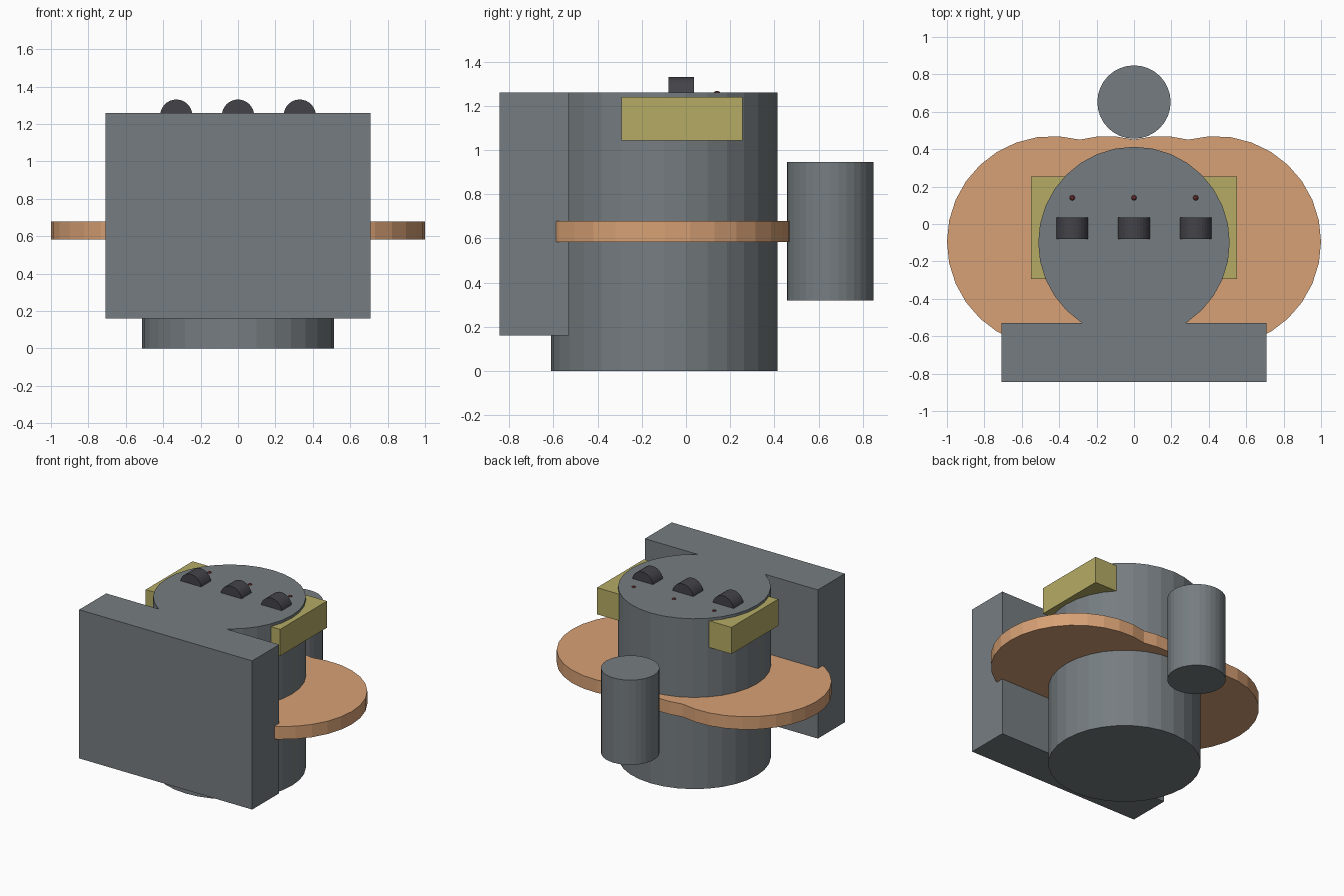
import bpy, bmesh
from math import pi, cos, sin, acos

if "Cube" in bpy.data.objects:
    bpy.data.objects.remove(bpy.data.objects["Cube"])


def paint(ob, name, rgb):
    mat = bpy.data.materials.get(name) or bpy.data.materials.new(name)
    mat.diffuse_color = (*rgb, 1)
    mat.use_nodes = True
    mat.node_tree.nodes["Principled BSDF"].inputs["Base Color"].default_value = mat.diffuse_color
    ob.data.materials.append(mat)


def box(name, lo, hi):
    bpy.ops.mesh.primitive_cube_add(size=1, location=[(a + b) / 2 for a, b in zip(lo, hi)])
    ob = bpy.context.object
    ob.name = name
    ob.scale = [b - a for a, b in zip(lo, hi)]
    bpy.ops.object.transform_apply(location=False, rotation=False, scale=True)
    return ob


def cylinder(name, r, depth, loc, rot=(0, 0, 0)):
    bpy.ops.mesh.primitive_cylinder_add(vertices=32, radius=r, depth=depth, location=loc, rotation=rot)
    ob = bpy.context.object
    ob.name = name
    return ob


# Slate body, front block and rear canister
for part in (cylinder("main_drum", 0.512, 1.26, (0, -0.099, 0.63)),
             box("front_block", (-0.708, -0.845, 0.16), (0.708, -0.53, 1.26)),
             cylinder("rear_canister", 0.196, 0.627, (0, 0.652, 0.632))):
    paint(part, "slate", (0.18, 0.204, 0.218))

# Lobed plate: merged outline of four overlapping discs in a row
R, YC = 0.565, -0.095
centres = [0.435, 0.145, -0.145, -0.435]
notch = acos(0.145 / R)
back = []
for i, cx in enumerate(centres):
    a0 = 0 if i == 0 else notch
    a1 = pi if i == 3 else pi - notch
    n = max(3, round((a1 - a0) / (pi / 16)))
    for k in range(n if i < 3 else n + 1):
        a = a0 + (a1 - a0) * k / n
        back.append((cx + R * cos(a), R * sin(a)))
outline = back + [(x, -y) for x, y in back[-2:0:-1]]
bm = bmesh.new()
face = bm.faces.new([bm.verts.new((x, YC + y, 0.583)) for x, y in outline])
top = bmesh.ops.extrude_face_region(bm, geom=[face])["geom"]
bmesh.ops.translate(bm, vec=(0, 0, 0.095), verts=[v for v in top if isinstance(v, bmesh.types.BMVert)])
bmesh.ops.recalc_face_normals(bm, faces=bm.faces)
mesh = bpy.data.meshes.new("lobed_plate")
bm.to_mesh(mesh)
bm.free()
plate = bpy.data.objects.new("lobed_plate", mesh)
bpy.context.collection.objects.link(plate)
paint(plate, "copper", (0.68, 0.355, 0.178))

# Olive crossbar poking out at both sides
bar = box("side_crossbar", (-0.55, -0.293, 1.043), (0.55, 0.255, 1.24))
paint(bar, "olive", (0.46, 0.41, 0.13))

# Half-sunk dials and indicator lamps on top
for x in (-0.33, 0, 0.33):
    dial = cylinder("dial", 0.086, 0.116, (x, -0.022, 1.245), (pi / 2, 0, 0))
    paint(dial, "dark", (0.057, 0.055, 0.066))
    bpy.ops.mesh.primitive_uv_sphere_add(segments=8, ring_count=6, radius=0.018, location=(x, 0.14, 1.25))
    lamp = bpy.context.object
    lamp.name = "indicator_lamp"
    paint(lamp, "dark_red", (0.11, 0.02, 0.02))
